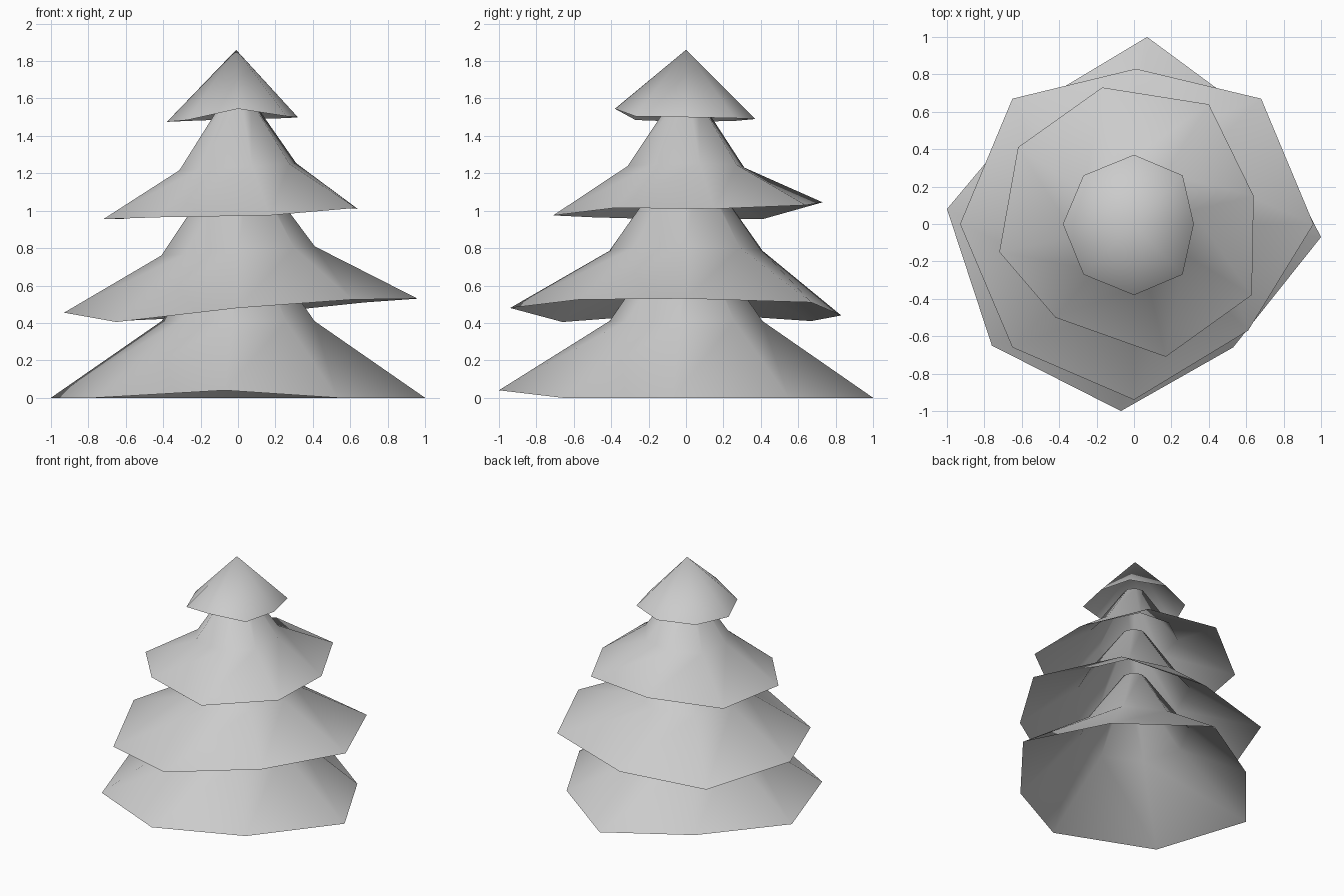
import bpy
import bmesh
from math import atan2, cos, sin

default_cube = bpy.data.objects.get("Cube")
if default_cube:
    bpy.data.objects.remove(default_cube, do_unlink=True)

GREY = (0.6, 0.6, 0.6, 1)
foliage = bpy.data.materials.new("light_grey")
foliage.use_nodes = True
foliage.diffuse_color = GREY
foliage.node_tree.nodes["Principled BSDF"].inputs["Base Color"].default_value = GREY


def tier(name, rim, tip, rings=()):
    """Open skirt: uneven rim, then tilted rings (radius, height, slope in x), then a tip."""
    bm = bmesh.new()
    lower = [bm.verts.new(p) for p in rim]
    angles = [atan2(y, x) for x, y, _ in rim]
    n = len(rim)
    for radius, height, slope in rings:
        upper = [bm.verts.new((radius * cos(a), radius * sin(a), height + slope * radius * cos(a)))
                 for a in angles]
        for i in range(n):
            j = (i + 1) % n
            bm.faces.new((lower[i], lower[j], upper[j], upper[i]))
        lower = upper
    top = bm.verts.new((-0.01, 0, tip))
    for i in range(n):
        bm.faces.new((lower[i], lower[(i + 1) % n], top))
    for face in bm.faces:
        face.smooth = True
    mesh = bpy.data.meshes.new(name)
    bm.to_mesh(mesh)
    bm.free()
    mesh.materials.append(foliage)
    obj = bpy.data.objects.new(name, mesh)
    bpy.context.collection.objects.link(obj)


# Rims run counter-clockwise from the +x corner
tier("bottom_branches",
     [(1, -.07, 0), (.68, .55, 0), (.07, 1, 0), (-.53, .64, 0),
      (-1, .08, 0), (-.76, -.65, 0), (-.07, -1, .04), (.53, -.66, 0)],
     .91, [(.41, .41, 0), (.09, .87, 0)])

tier("lower_middle_branches",
     [(.96, 0, .53), (.68, .67, .51), (.01, .83, .44), (-.65, .67, .41),
      (-.93, 0, .455), (-.65, -.66, .405), (0, -.94, .48), (.61, -.57, .525)],
     1.28, [(.41, .785, .06), (.09, 1.24, 0)])

tier("upper_middle_branches",
     [(.64, .15, 1.01), (.4, .64, 1.03), (-.17, .73, 1.045), (-.62, .41, .955),
      (-.72, -.15, .955), (-.42, -.5, .965), (.17, -.71, .975), (.63, -.38, 1.015)],
     1.62, [(.32, 1.235, .06), (.08, 1.59, 0)])

tier("top_branches",
     [(.32, 0, 1.5), (.26, .26, 1.495), (0, .37, 1.49), (-.27, .26, 1.48),
      (-.38, 0, 1.475), (-.27, -.27, 1.485), (0, -.38, 1.545), (.26, -.27, 1.505)],
     1.86)
